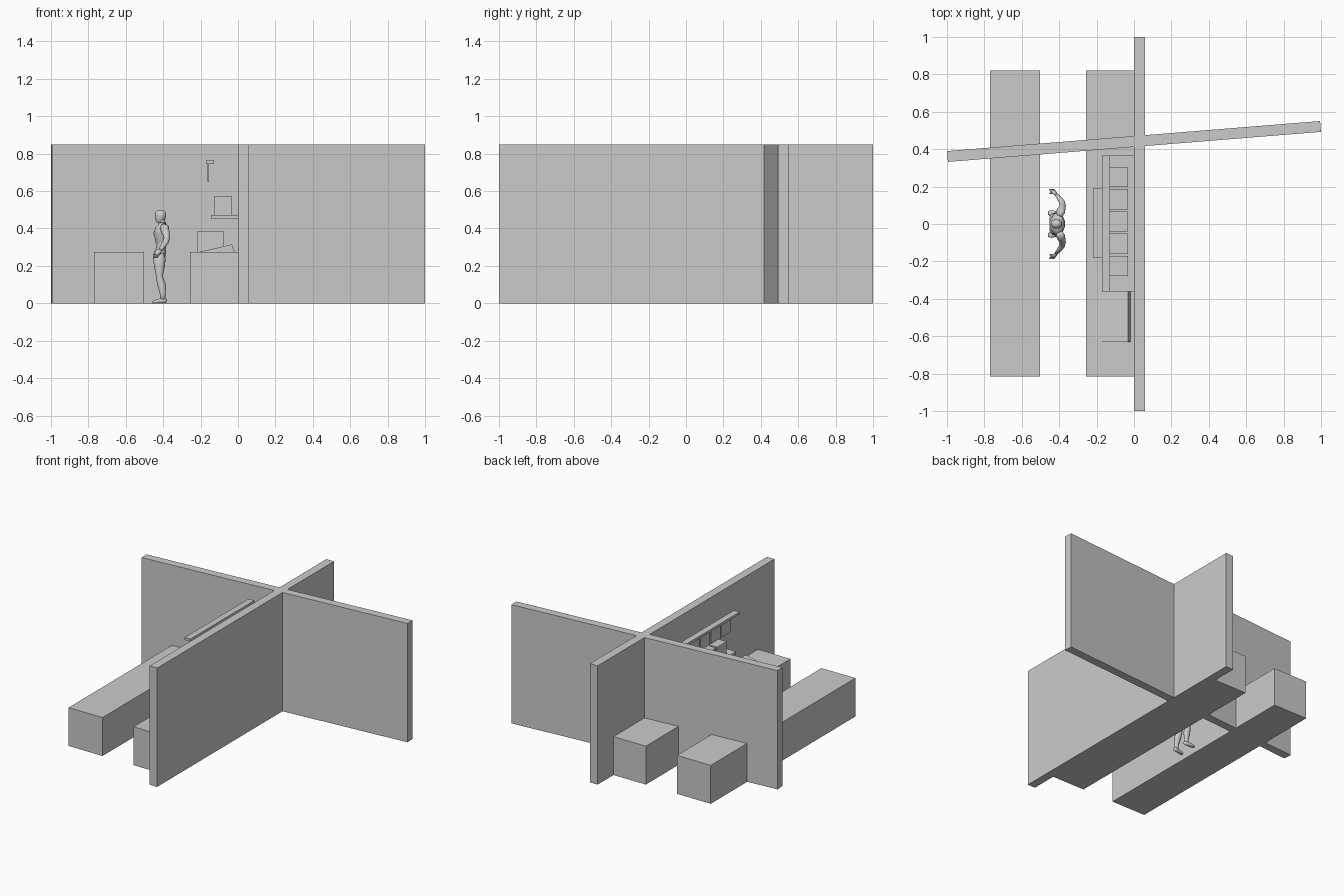
import bpy, bmesh, math
from mathutils import Vector


def finish(name, bm, smooth=False):
    bmesh.ops.recalc_face_normals(bm, faces=bm.faces[:])
    mesh = bpy.data.meshes.new(name)
    bm.to_mesh(mesh)
    bm.free()
    if smooth:
        for p in mesh.polygons:
            p.use_smooth = True
    ob = bpy.data.objects.new(name, mesh)
    bpy.context.collection.objects.link(ob)
    return ob


def box(name, x, y, z):
    """Box from (min, max) ranges."""
    bm = bmesh.new()
    bmesh.ops.create_cube(bm, size=1)
    for v in bm.verts:
        for i, r in enumerate((x, y, z)):
            v.co[i] = (r[0] + r[1]) / 2 + v.co[i] * (r[1] - r[0])
    return finish(name, bm)


def prism(name, profile_xz, y0, y1):
    bm = bmesh.new()
    face = bm.faces.new([bm.verts.new((x, y0, z)) for x, z in profile_xz])
    new = bmesh.ops.extrude_face_region(bm, geom=[face])["geom"]
    for v in new:
        if isinstance(v, bmesh.types.BMVert):
            v.co.y = y1
    return finish(name, bm)


def loft(name, rings, side=1, n=16):
    """Smooth closed tube through (x, y, z, depth radius, width radius) rings."""
    bm = bmesh.new()
    pts = [Vector((r[0], r[1] * side, r[2])) for r in rings]
    loops = []
    for i, p in enumerate(pts):
        t = (pts[min(i + 1, len(pts) - 1)] - pts[max(i - 1, 0)]).normalized()
        a = Vector((0, 1, 0)).cross(t).normalized()
        b = t.cross(a)
        loops.append([bm.verts.new(p + a * rings[i][3] * math.cos(k * math.tau / n)
                                   + b * rings[i][4] * math.sin(k * math.tau / n))
                      for k in range(n)])
    for lo, hi in zip(loops, loops[1:]):
        for k in range(n):
            bm.faces.new((lo[k], lo[(k + 1) % n], hi[(k + 1) % n], hi[k]))
    bm.faces.new(loops[0])
    bm.faces.new(loops[-1])
    return finish(name, bm, True)


# Crossing walls
box("side_wall", (0, 0.06), (-1, 1), (0, 0.85))
cross_wall = box("cross_wall", (-1, 1), (-0.029, 0.029), (0, 0.85))
cross_wall.location.y = 0.441
cross_wall.rotation_euler.z = math.radians(4.6)

# Counters
box("front_counter", (-0.77, -0.502), (-0.815, 0.82), (0, 0.275))
box("back_counter", (-0.256, 0), (-0.815, 0.82), (0, 0.275))

# Items on the back counter
box("counter_machine", (-0.22, -0.075), (-0.18, 0.19), (0.275, 0.383))
prism("sloped_tray", [(-0.205, 0.27), (-0.205, 0.275), (-0.032, 0.315), (-0.018, 0.27)],
      -0.63, -0.25)

# Shelf with boxes, and the sign rail with hanging panels
box("shelf", (-0.145, 0), (-0.36, 0.367), (0.45, 0.472))
box("sign_rail", (-0.172, -0.127), (-0.36, 0.367), (0.745, 0.762))
for i in range(5):
    y = -0.225 + i * 0.119
    box(f"shelf_box_{i + 1}", (-0.127, -0.033), (y - 0.054, y + 0.054), (0.472, 0.57))
    box(f"sign_panel_{i + 1}", (-0.162, -0.154), (y - 0.054, y + 0.054), (0.648, 0.745))

# Standing figure facing -x: torso and head
loft("torso", [(-0.417, 0, 0.235, 0.012, 0.02), (-0.418, 0, 0.25, 0.03, 0.044),
               (-0.415, 0, 0.275, 0.031, 0.046), (-0.41, 0, 0.305, 0.024, 0.036),
               (-0.41, 0, 0.335, 0.032, 0.045), (-0.41, 0, 0.37, 0.042, 0.056),
               (-0.406, 0, 0.4, 0.036, 0.062), (-0.402, 0, 0.42, 0.024, 0.045),
               (-0.402, 0, 0.432, 0.016, 0.02)], n=24)
loft("neck", [(-0.402, 0, 0.42, 0.018, 0.02), (-0.41, 0, 0.455, 0.016, 0.016)])
loft("head", [(-0.428, 0, 0.43, 0.007, 0.009), (-0.424, 0, 0.437, 0.018, 0.016),
              (-0.417, 0, 0.452, 0.026, 0.021), (-0.414, 0, 0.47, 0.031, 0.025),
              (-0.413, 0, 0.485, 0.028, 0.023), (-0.412, 0, 0.495, 0.018, 0.015),
              (-0.412, 0, 0.499, 0.006, 0.005)], n=24)

# Limbs on both sides
for side, label in ((1, "left"), (-1, "right")):
    loft(label + "_leg", [(-0.417, 0.026, 0.27, 0.02, 0.018), (-0.42, 0.03, 0.24, 0.033, 0.027),
                          (-0.42, 0.036, 0.2, 0.029, 0.024), (-0.42, 0.041, 0.155, 0.02, 0.018),
                          (-0.419, 0.043, 0.135, 0.019, 0.017),
                          (-0.407, 0.047, 0.095, 0.023, 0.019),
                          (-0.402, 0.05, 0.05, 0.015, 0.012),
                          (-0.402, 0.052, 0.012, 0.014, 0.012)], side)
    loft(label + "_foot", [(-0.382, 0.051, 0.012, 0.009, 0.009), (-0.395, 0.052, 0.0145, 0.0145, 0.013),
                           (-0.42, 0.055, 0.0125, 0.0125, 0.014), (-0.445, 0.058, 0.008, 0.008, 0.016),
                           (-0.459, 0.06, 0.005, 0.005, 0.01)], side)
    loft(label + "_arm", [(-0.397, 0.042, 0.416, 0.014, 0.012), (-0.393, 0.062, 0.405, 0.024, 0.021),
                          (-0.387, 0.08, 0.38, 0.021, 0.018), (-0.38, 0.1, 0.352, 0.016, 0.014),
                          (-0.385, 0.118, 0.33, 0.016, 0.014), (-0.398, 0.136, 0.31, 0.014, 0.012),
                          (-0.416, 0.158, 0.285, 0.009, 0.008)], side)
    loft(label + "_hand", [(-0.414, 0.156, 0.288, 0.008, 0.007), (-0.424, 0.167, 0.275, 0.015, 0.008),
                           (-0.432, 0.174, 0.265, 0.015, 0.008), (-0.437, 0.179, 0.257, 0.008, 0.006)],
         side)
    for f in range(4):
        dx = (f - 1.5) * 0.007
        loft(f"{label}_finger_{f + 1}", [(-0.43 + dx, 0.173, 0.267, 0.004, 0.004),
                                         (-0.438 + dx, 0.182, 0.252, 0.004, 0.004),
                                         (-0.442 + dx, 0.184, 0.242, 0.002, 0.002)], side, 8)
    loft(label + "_thumb", [(-0.426, 0.165, 0.278, 0.005, 0.005), (-0.444, 0.164, 0.268, 0.004, 0.004),
                            (-0.453, 0.165, 0.259, 0.002, 0.002)], side, 8)
